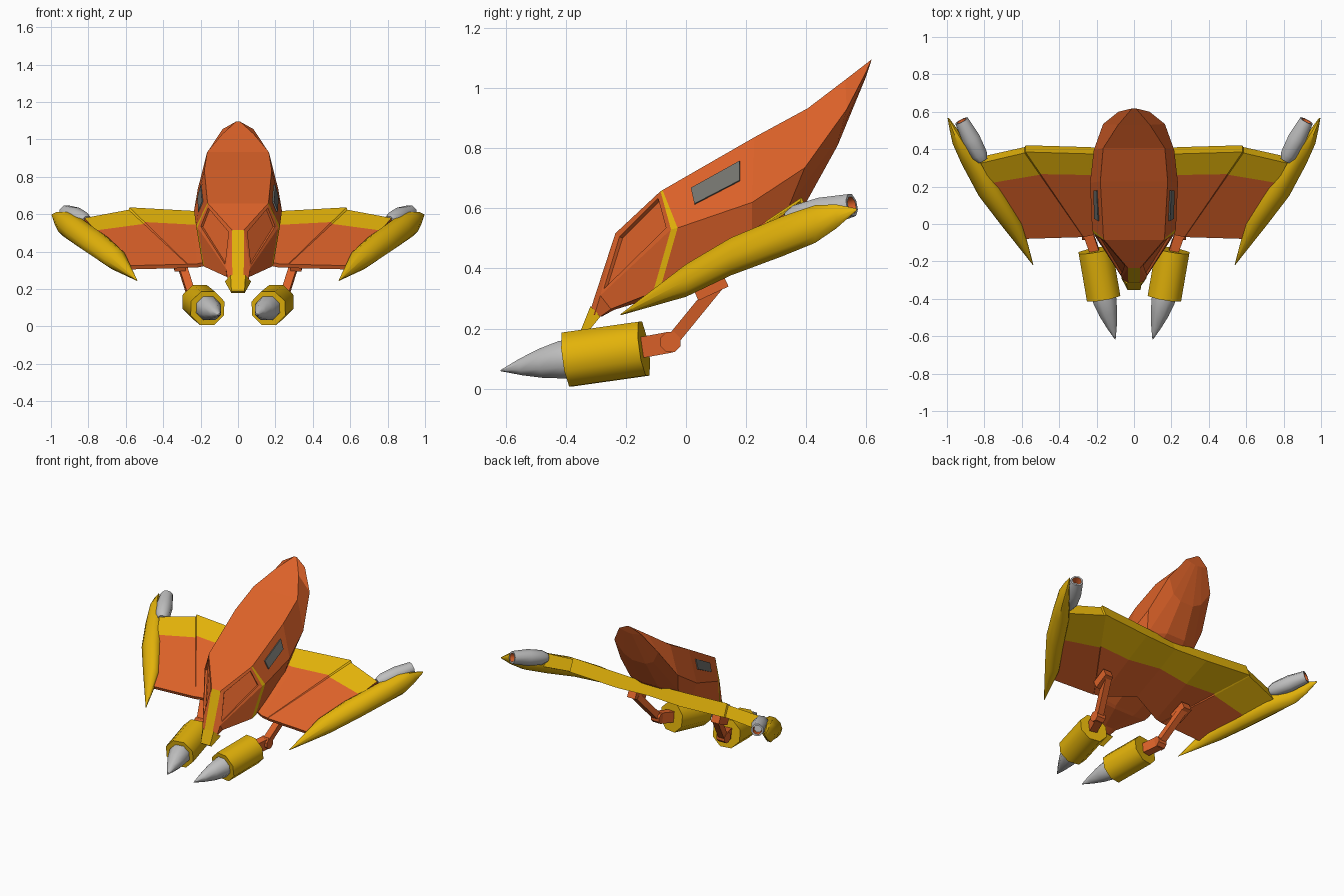
import bpy, bmesh, math
from mathutils import Vector as V

if "Cube" in bpy.data.objects:
    bpy.data.objects.remove(bpy.data.objects["Cube"])


def material(name, rgb):
    m = bpy.data.materials.new(name)
    m.diffuse_color = (*rgb, 1)
    m.use_nodes = True
    m.node_tree.nodes["Principled BSDF"].inputs["Base Color"].default_value = m.diffuse_color
    return m


ORANGE = material("hull orange", (0.72, 0.122, 0.022))
YELLOW = material("trim yellow", (0.77, 0.45, 0.003))
GREY = material("metal grey", (0.52, 0.52, 0.52))
GLASS = material("window grey", (0.17, 0.17, 0.155))


def finish(name, bm, mats, mirror=True, smooth=None):
    bmesh.ops.recalc_face_normals(bm, faces=bm.faces[:])
    me = bpy.data.meshes.new(name)
    bm.to_mesh(me)
    bm.free()
    ob = bpy.data.objects.new(name, me)
    bpy.context.collection.objects.link(ob)
    for m in mats:
        me.materials.append(m)
    if mirror:
        ob.modifiers.new("mirror", "MIRROR").use_mirror_merge = False
    if smooth:
        bpy.ops.object.select_all(action="DESELECT")
        bpy.context.view_layer.objects.active = ob
        ob.select_set(True)
        bpy.ops.object.shade_smooth_by_angle(angle=math.radians(smooth))
    return ob


def loft(rings, rule=None, caps=True):
    """Skin closed rings of points; rule(segment, side) gives the material index."""
    bm = bmesh.new()
    rows = [[bm.verts.new(p) for p in r] for r in rings]
    n = len(rows[0])
    for s, (a, b) in enumerate(zip(rows, rows[1:])):
        for i in range(n):
            f = bm.faces.new((a[i], a[(i + 1) % n], b[(i + 1) % n], b[i]))
            f.material_index = rule(s, i) if rule else 0
    if caps:
        bm.faces.new(rows[0])
        bm.faces.new(rows[-1])
    return bm


def turned(start, end, profile, n=8):
    """Rings around an axis from (fraction along it, radius) pairs."""
    start, end = V(start), V(end)
    d = end - start
    side = d.cross(V((0, 0, 1))).normalized()
    up = side.cross(d).normalized()
    ang = [2 * math.pi * (i + 0.5) / n for i in range(n)]
    return [[start + d * t + (side * math.cos(a) + up * math.sin(a)) * r for a in ang]
            for t, r in profile]


def bar(name, a, b, w, h):
    """Rectangular strut between two points."""
    a, b = V(a), V(b)
    up = V((1, 0, 0)).cross(b - a).normalized() * h / 2
    x = V((w / 2, 0, 0))
    finish(name, loft([[p + x + up, p - x + up, p - x - up, p + x - up] for p in (a, b)]), [ORANGE])


# Fuselage: half sections ordered roof, widest, lower side, keel
half = [
    [(.03, -.322, .25), (.055, -.305, .245), (.045, -.285, .24), (.02, -.28, .24)],
    [(.033, -.235, .517), (.065, -.285, .31), (.06, -.25, .265), (.03, -.24, .262)],
    [(.16, -.085, .657), (.217, -.05, .53), (.18, -.11, .32), (.07, -.10, .305)],
    [(.163, -.078, .661), (.224, -.028, .535), (.19, -.085, .335), (.08, -.08, .315)],
    [(.18, .228, .837), (.235, .22, .62), (.19, .22, .49), (.10, .22, .46)],
    [(.165, .405, .933), (.215, .395, .735), (.18, .34, .60), (.07, .40, .62)],
    [(.085, .53, 1.028), (.165, .535, .93), (.11, .51, .84), (.05, .505, .81)],
    [(.01, .618, 1.096), (.083, .60, 1.055), (.04, .60, 1.045), (.01, .60, 1.04)],
]
rings = [h + [(-x, y, z) for x, y, z in reversed(h)] for h in half]
hull = loft(rings, lambda s, i: int((s == 2 and i in (0, 1, 5, 6)) or (s == 0 and i == 7)))
bmesh.ops.recalc_face_normals(hull, faces=hull.faces[:])
# sunken nose side panels
panels = []
for f in hull.faces:
    c = f.calc_center_median()
    if -.2 < c.y < -.12 and c.z > .45 and abs(c.x) > .05:
        panels.append(f)
bmesh.ops.inset_individual(hull, faces=panels, thickness=.025, depth=0)
bmesh.ops.inset_individual(hull, faces=panels, thickness=.004, depth=-.012)
finish("fuselage", hull, [ORANGE, YELLOW], mirror=False)

# Yellow nose tip
finish("nose_tip", loft([
    [(.04, -.318, .275), (.07, -.285, .24), (-.07, -.285, .24), (-.04, -.318, .275)],
    [(.035, -.352, .19), (.035, -.335, .178), (-.035, -.335, .178), (-.035, -.352, .19)]]),
    [YELLOW], mirror=False)

# Side windows: thin plates on the upper hull sides
A, B, C, D = (V(p) for p in (half[3][0], half[4][0], half[4][1], half[3][1]))
nrm = (C - A).cross(B - D).normalized()
nrm *= math.copysign(1, nrm.x)
quad = [A.lerp(B, u).lerp(D.lerp(C, u), v) for u, v in ((.28, .29), (.84, .26), (.84, .58), (.28, .64))]
finish("side_window", loft([[p - nrm * .001 for p in quad], [p + nrm * .008 for p in quad]]), [GLASS])

# Wing: each station is front point, rear point, rear thickness; small step at the crank
stations = [((0, .02, .38), (0, .365, .605), .075),
            ((.22, -.06, .335), (.24, .375, .618), .09),
            ((.27, -.07, .335), (.58, .385, .637), .09),
            ((.272, -.07, .333), (.585, .38, .624), .078),
            ((.60, -.08, .325), (.82, .325, .58), .085)]
down = V((0, .4, -.92))
wing = []
for a, b, t in stations:
    a, b = V(a), V(b)
    wing.append([a, a.lerp(b, .74), b, b + down * t, a.lerp(b, .6) + down * .06, a + down * .022])
finish("wing", loft(wing, lambda s, i: int(i in (1, 2, 3))), [ORANGE, YELLOW])

# Wing tip fairing: y, centre x, centre z, half width, half height
tip = [(-.218, .54, .246, .002, .002), (0, .655, .36, .06, .057), (.15, .757, .44, .073, .066),
       (.32, .853, .507, .068, .07), (.43, .925, .548, .045, .066), (.5, .962, .573, .023, .042),
       (.567, .993, .596, .004, .004)]
angles = [2 * math.pi * i / 10 for i in range(10)]
finish("wingtip_fairing", loft([[(x + rx * math.cos(a), y, z + rz * math.sin(a)) for a in angles]
                                for y, x, z, rx, rz in tip]), [YELLOW], smooth=45)

# Exhaust tube with a hollow end
finish("exhaust", loft(turned((.81, .34, .56), (.922, .552, .611),
                              [(0, .03), (.15, .046), (.55, .052), (1, .04), (1, .029), (.8, .026)]),
                       lambda s, i: int(s == 4)), [GREY, ORANGE], smooth=50)

# Front pods with pointed grey cones
finish("pod_housing", loft(turned((.207, -.14, .133), (.163, -.395, .097),
                                  [(0, .06), (0, .098), (1, .098), (1, .068)])),
       [YELLOW], smooth=50)
finish("pod_cone", loft(turned((.163, -.385, .1), (.10, -.617, .06),
                               [(0, .068), (.1, .068), (.4, .053), (.7, .03), (1, .002)])),
       [GREY], smooth=50)

# Arms holding the pods
elbow = (.245, -.05, .155)
bar("upper_arm", (.305, .105, .345), elbow, .045, .042)
bar("arm_mount", (.31, .03, .318), (.315, .13, .365), .06, .055)
bar("lower_arm", elbow, (.207, -.16, .135), .055, .07)
finish("elbow_joint", loft(turned((.215, -.052, .155), (.277, -.052, .155), [(0, .036), (1, .036)])), [ORANGE])
